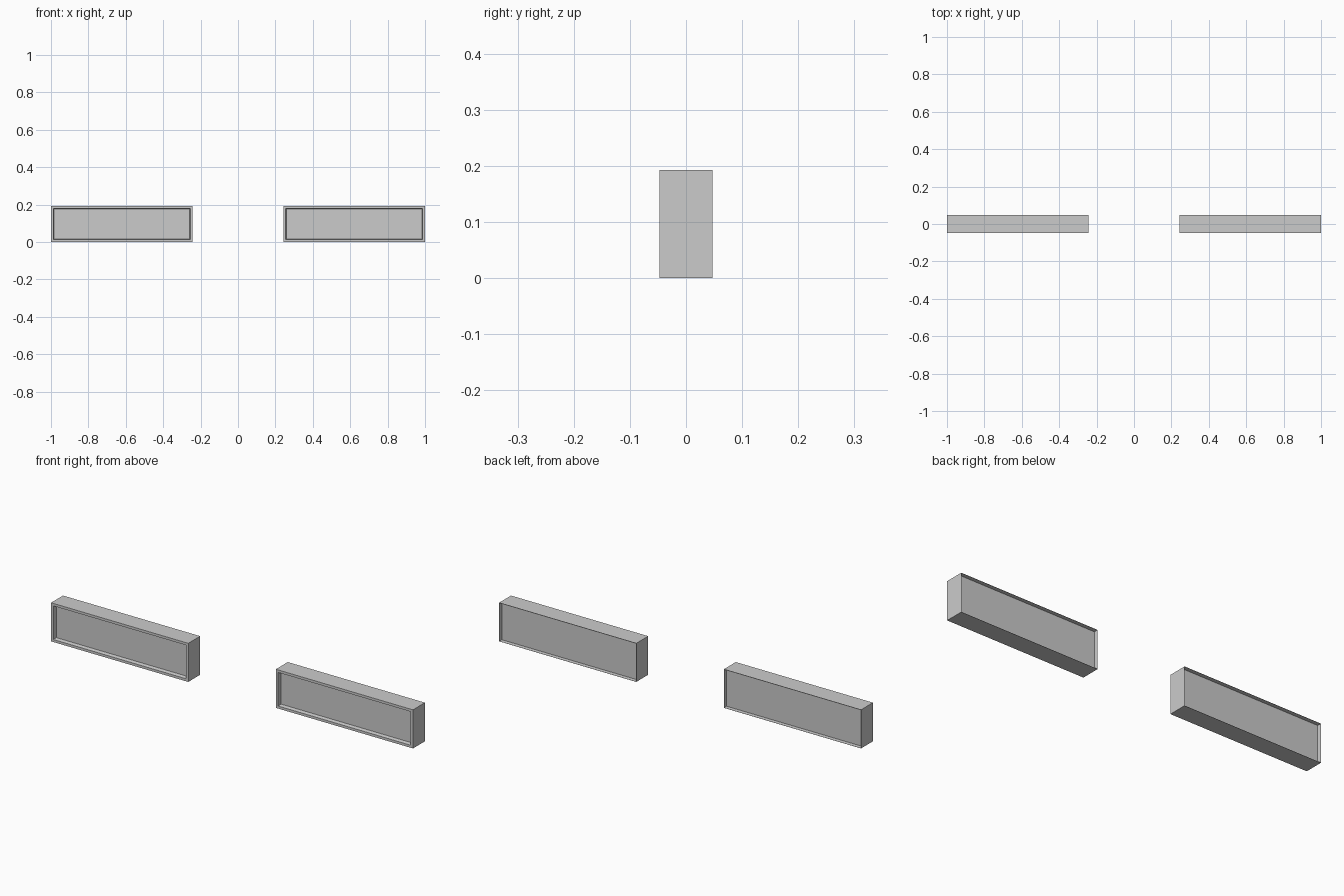
import bpy, bmesh

if "Cube" in bpy.data.objects:
    bpy.data.objects.remove(bpy.data.objects["Cube"])

X0, X1 = 0.242, 1.0
Y0, Y1 = -0.047, 0.047
H = 0.193


def shallow_tray(name, sign):
    """Long box with a framed recess in front and a thin-edged recess behind."""
    cx, w = sign * (X0 + X1) / 2, X1 - X0
    bm = bmesh.new()
    bmesh.ops.create_cube(bm, size=1)
    for v in bm.verts:
        v.co = (cx + v.co.x * w, v.co.y * (Y1 - Y0), H / 2 + v.co.z * H)
    bm.normal_update()
    front = [f for f in bm.faces if f.normal.y < -0.9]
    back = [f for f in bm.faces if f.normal.y > 0.9]
    # front frame, then recessed panel
    bmesh.ops.inset_region(bm, faces=front, thickness=0.018)
    bmesh.ops.inset_region(bm, faces=front, thickness=0.005, depth=-0.018)
    # back panel set in from a thin rim
    bmesh.ops.inset_region(bm, faces=back, thickness=0.001)
    bmesh.ops.inset_region(bm, faces=back, thickness=0.0005, depth=-0.02)
    bmesh.ops.recalc_face_normals(bm, faces=bm.faces)
    me = bpy.data.meshes.new(name)
    bm.to_mesh(me)
    bm.free()
    bpy.context.collection.objects.link(bpy.data.objects.new(name, me))


shallow_tray("left_panel_box", -1)
shallow_tray("right_panel_box", 1)
